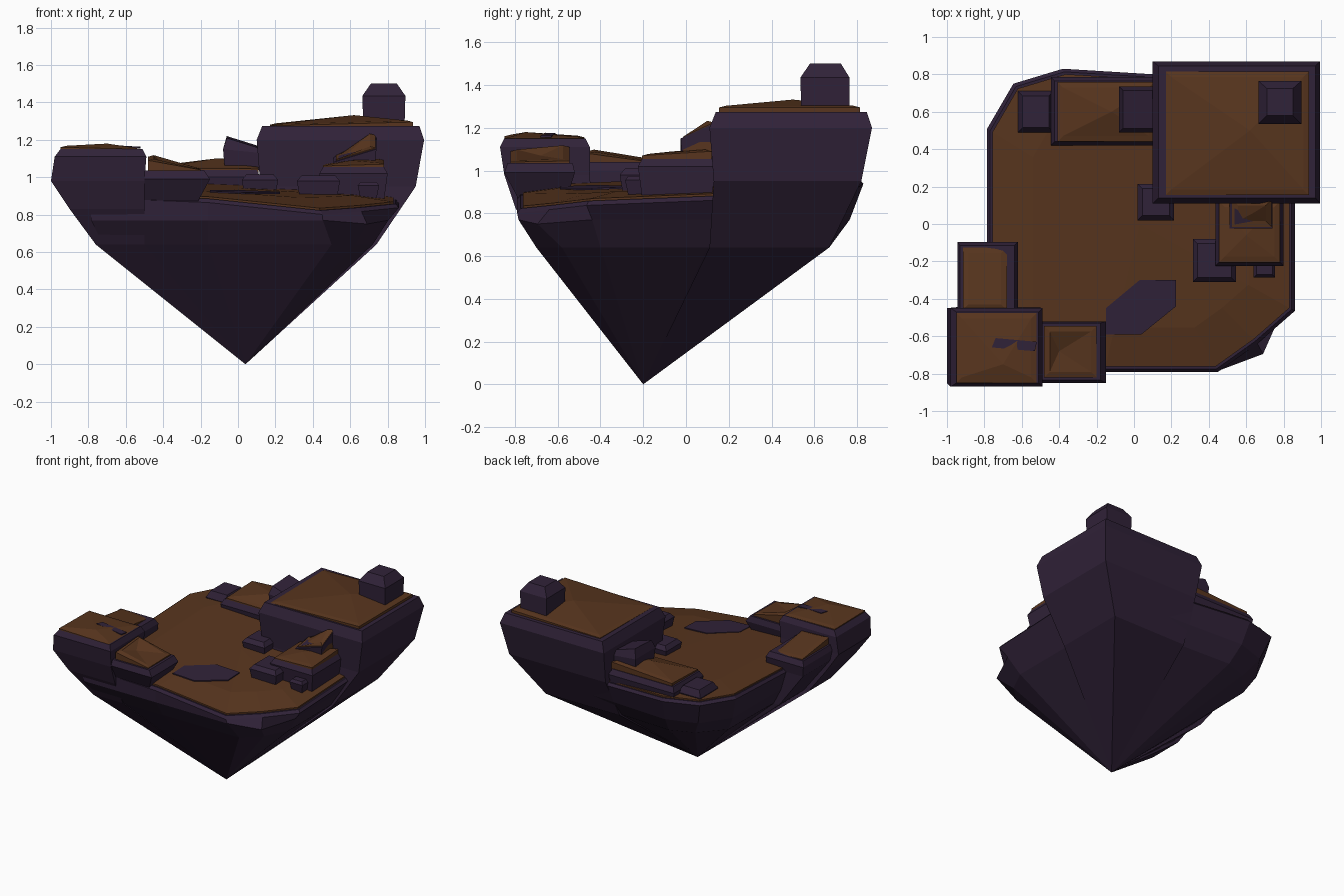
import bpy, bmesh
from mathutils import Vector


def material(name, rgb):
    m = bpy.data.materials.new(name)
    m.diffuse_color = (*rgb, 1)
    return m


ROCK = material("dark purple rock", (0.030, 0.016, 0.040))
TURF = material("brown turf", (0.098, 0.036, 0.013))
TIP = (0.04, -0.20, 0.0)


def loft(name, rings, mat, bottom=None, top=None):
    """Skin rings (low to high); close ends with an apex point or a flat cap."""
    bm = bmesh.new()
    vs = [[bm.verts.new(p) for p in r] for r in rings]
    n = len(vs[0])
    for a, b in zip(vs, vs[1:]):
        for i in range(n):
            j = (i + 1) % n
            bm.faces.new((a[i], a[j], b[j], b[i]))
    for ring, apex in ((vs[0][::-1], bottom), (vs[-1], top)):
        if apex is None:
            bm.faces.new(ring)
        else:
            p = bm.verts.new(apex)
            for i in range(n):
                bm.faces.new((ring[i], ring[(i + 1) % n], p))
    bmesh.ops.recalc_face_normals(bm, faces=bm.faces)
    me = bpy.data.meshes.new(name)
    bm.to_mesh(me)
    bm.free()
    me.materials.append(mat)
    ob = bpy.data.objects.new(name, me)
    bpy.context.collection.objects.link(ob)
    return ob


def rect(x0, x1, y0, y1, z, inset=0.0):
    """Rectangle ring; z is one height or four corner heights."""
    zs = z if isinstance(z, tuple) else (z,) * 4
    x0, x1, y0, y1 = x0 + inset, x1 - inset, y0 + inset, y1 - inset
    return list(zip((x0, x1, x1, x0), (y0, y0, y1, y1), zs))


def boulder(name, x0, x1, y0, y1, z0, zmid, z1, inset=0.025):
    """Chamfered block of rock."""
    b = (x0, x1, y0, y1)
    return loft(name, [rect(*b, z0, 0.02), rect(*b, zmid), rect(*b, z1, inset)], ROCK)


def turf(name, x0, x1, y0, y1, z, zs, peak):
    """Turf slab with uneven corners and one peak."""
    b = (x0, x1, y0, y1)
    return loft(name, [rect(*b, z), rect(*b, zs), rect(*b, tuple(v + 0.008 for v in zs), 0.03)],
                TURF, top=peak)


# main island: faceted plateau tapering to a single point
RIM = [(-0.79, -0.79), (-0.16, -0.79), (0.45, -0.79), (0.66, -0.64), (0.86, -0.465),
       (0.86, 0.2), (0.835, 0.77), (0.11, 0.80), (-0.38, 0.83), (-0.645, 0.75),
       (-0.785, 0.51), (-0.785, -0.1)]
LOW = [(-0.72, -0.69), (-0.16, -0.70), (0.50, -0.70), (0.63, -0.58), (0.72, -0.40),
       (0.72, 0.1), (0.70, 0.63), (0.10, 0.65), (-0.32, 0.67), (-0.50, 0.60),
       (-0.66, 0.42), (-0.67, -0.1)]


def height(x, y):
    corner = max(0, 1 - (Vector((x, y)) - Vector((0.5, -0.78))).length / 0.4)
    return 0.915 - 0.04 * x + 0.04 * y - 0.045 * corner


def ring(s, dz):
    c = Vector((0.03, 0.0))
    pts = [c + (Vector(p) - c) * s for p in RIM]
    return [(q.x, q.y, height(*q) + dz) for q in pts]


def middle():
    """Ring between rim and lower ring, fuller at the front."""
    out = []
    for a, b in zip(LOW, RIM):
        q = Vector(a).lerp(Vector(b), 0.93 if b[1] < -0.6 else 0.6)
        out.append((q.x, q.y, 0.77))
    out[3] = (0.69, -0.695, 0.75)
    return out


loft("island_rock", [[(x, y, 0.64) for x, y in LOW], middle(), ring(1, -0.025), ring(0.98, -0.005)],
     ROCK, bottom=TIP, top=(0.03, 0, 0.85))
loft("island_turf", [ring(0.965, -0.03), ring(0.965, 0.005), ring(0.7, 0.025)],
     TURF, top=(0.03, 0, 0.94))

# bare rock patch in the turf
patch = [(-0.15, -0.59), (0.04, -0.59), (0.225, -0.44), (0.225, -0.30), (0.03, -0.30), (-0.15, -0.45)]
loft("bare_patch", [[(x, y, height(x, y) + 0.021 + d) for x, y in patch] for d in (0, 0.008)], ROCK)

# tall cliff at the back right
loft("back_cliff", [rect(0.10, 0.74, 0.11, 0.67, 0.64), rect(0.12, 0.95, 0.13, 0.82, 0.95),
                    rect(0.10, 0.995, 0.11, 0.87, 1.20), rect(0.13, 0.97, 0.14, 0.845, 1.275)],
     ROCK, bottom=TIP)
turf("back_cliff_turf", 0.17, 0.935, 0.155, 0.815, 1.26, (1.275, 1.295, 1.295, 1.28), (0.62, 0.50, 1.332))
c = (0.67, 0.89, 0.54, 0.765)
loft("cliff_pillar", [rect(*c, 1.26), rect(0.665, 0.895, 0.535, 0.765, 1.435), rect(*c, 1.50, 0.04)], ROCK)

# left front cliff and its neighbours
loft("left_cliff", [rect(-0.76, -0.50, -0.70, -0.42, 0.64), rect(-0.90, -0.5, -0.80, -0.44, 0.83),
                    rect(-1.0, -0.5, -0.85, -0.45, 0.98), rect(-0.98, -0.49, -0.87, -0.45, 1.11),
                    rect(-0.95, -0.51, -0.85, -0.47, 1.15)], ROCK, bottom=TIP)
turf("left_cliff_turf", -0.95, -0.52, -0.85, -0.475, 1.13, (1.16, 1.15, 1.15, 1.155), (-0.70, -0.75, 1.18))
loft("left_cliff_patch", [[(x, y, z + d) for x, y, z in
                           ((-0.76, -0.66, 1.169), (-0.53, -0.68, 1.155), (-0.52, -0.63, 1.155),
                            (-0.74, -0.61, 1.167))]
                          for d in (0, 0.008)], ROCK)
loft("left_step", [rect(-0.72, -0.55, -0.42, -0.12, 0.64), rect(-0.93, -0.62, -0.45, -0.11, 0.92),
                   rect(-0.945, -0.62, -0.45, -0.095, 1.0), rect(-0.93, -0.64, -0.46, -0.115, 1.04)],
     ROCK, bottom=TIP)
turf("left_step_turf", -0.915, -0.68, -0.46, -0.125, 1.02, (1.09, 1.08, 1.035, 1.045), (-0.80, -0.38, 1.085))
loft("front_step", [rect(-0.5, -0.22, -0.78, -0.56, 0.86), rect(-0.51, -0.15, -0.85, -0.52, 0.99),
                    rect(-0.5, -0.18, -0.835, -0.53, 1.035)], ROCK)
turf("front_step_turf", -0.48, -0.20, -0.82, -0.545, 1.02, (1.09, 1.04, 1.045, 1.11), (-0.40, -0.68, 1.07))

# back ledge with two boulders
boulder("back_ledge", -0.445, 0.12, 0.42, 0.785, 0.88, 1.0, 1.04, 0.02)
turf("back_ledge_turf", -0.41, 0.11, 0.44, 0.76, 1.02, (1.05, 1.045, 1.09, 1.06), (-0.12, 0.60, 1.10))
q = (-0.08, 0.12, 0.49, 0.735)
loft("ledge_boulder", [rect(*q, 1.03, 0.01), rect(*q, (1.15, 1.13, 1.13, 1.15)),
                       rect(*q, (1.21, 1.16, 1.17, 1.22), 0.02)], ROCK)
boulder("corner_boulder", -0.62, -0.43, 0.49, 0.71, 0.90, 0.98, 1.03)

# right ledge with step and small stones
boulder("right_ledge", 0.435, 0.80, -0.225, 0.14, 0.87, 1.02, 1.055, 0.02)
turf("right_ledge_turf", 0.455, 0.78, -0.205, 0.12, 1.04, (1.06, 1.07, 1.09, 1.065), (0.60, -0.06, 1.09))
q = (0.51, 0.74, -0.025, 0.14)
loft("right_step", [rect(*q, 1.04, 0.01), rect(*q, (1.08, 1.15, 1.225, 1.11))], ROCK)
turf("right_step_turf", 0.525, 0.735, -0.015, 0.13, 1.06, (1.095, 1.157, 1.225, 1.12), (0.64, 0.06, 1.175))
boulder("front_stone", 0.315, 0.545, -0.31, -0.08, 0.86, 0.98, 1.01)
boulder("small_stone", 0.64, 0.755, -0.285, -0.17, 0.86, 0.955, 0.975, 0.015)
boulder("cliff_foot_stone", 0.02, 0.215, 0.02, 0.215, 0.88, 0.985, 1.015)
